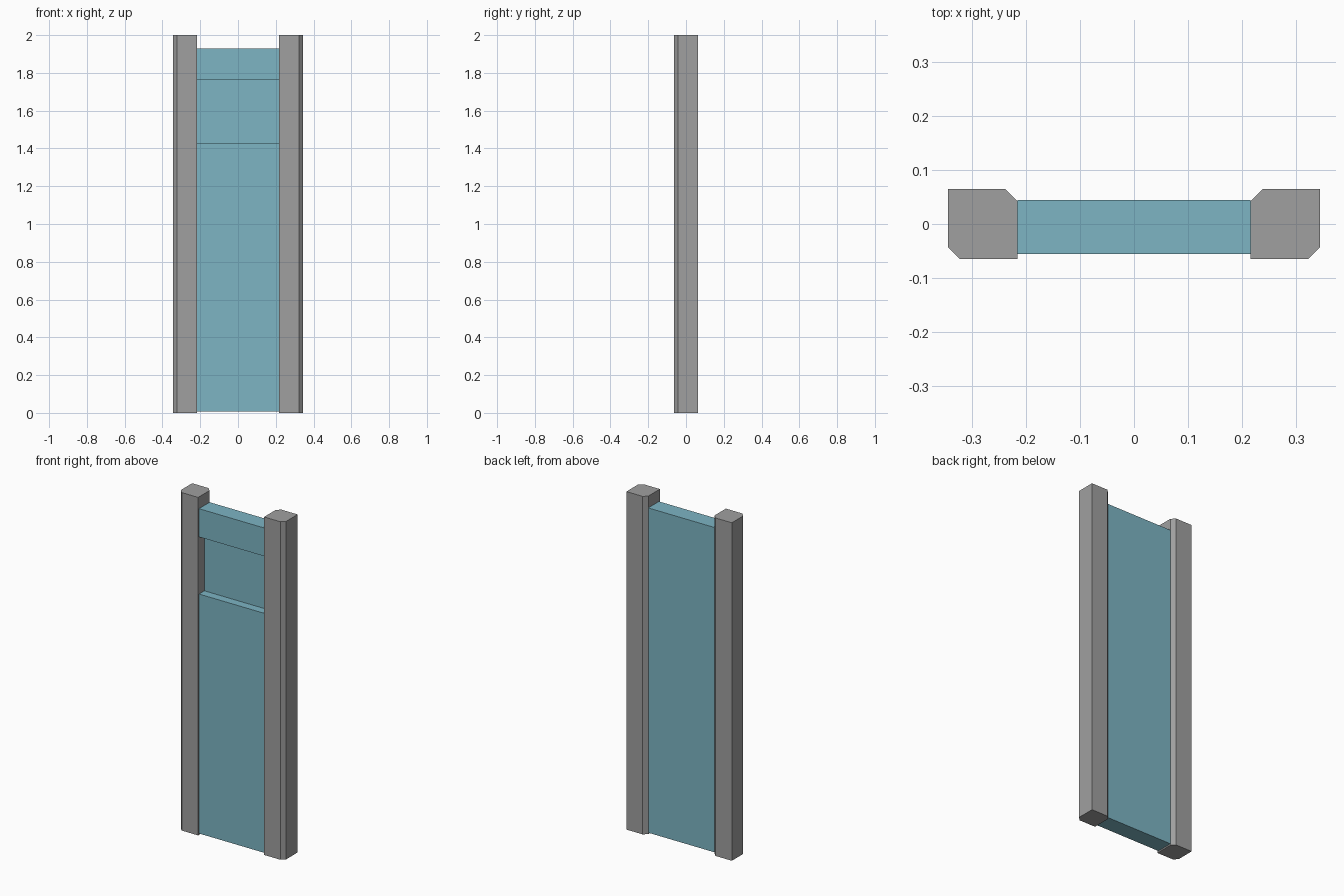
import bpy
import bmesh

cube = bpy.data.objects.get("Cube")
if cube:
    bpy.data.objects.remove(cube, do_unlink=True)


def make_material(name, rgb):
    mat = bpy.data.materials.new(name)
    mat.use_nodes = True
    color = (*rgb, 1.0)
    mat.diffuse_color = color
    mat.node_tree.nodes["Principled BSDF"].inputs["Base Color"].default_value = color
    return mat


def extrude_profile(name, points, offset, mat):
    """Extrude a closed outline of 3D points along an offset."""
    bm = bmesh.new()
    face = bm.faces.new([bm.verts.new(p) for p in points])
    grown = bmesh.ops.extrude_face_region(bm, geom=[face], use_keep_orig=True)
    verts = [g for g in grown["geom"] if isinstance(g, bmesh.types.BMVert)]
    bmesh.ops.translate(bm, verts=verts, vec=offset)
    bmesh.ops.recalc_face_normals(bm, faces=bm.faces)
    mesh = bpy.data.meshes.new(name)
    bm.to_mesh(mesh)
    bm.free()
    mesh.materials.append(mat)
    obj = bpy.data.objects.new(name, mesh)
    bpy.context.collection.objects.link(obj)
    return obj


grey = make_material("grey_metal", (0.35, 0.35, 0.35))
blue = make_material("pale_blue", (0.205, 0.46, 0.55))

# Posts: chamfered on the outer front and inner back edges
inner, outer, depth, cut = 0.216, 0.345, 0.0645, 0.022
for name, side in (("left_post", 1), ("right_post", -1)):
    outline = [(inner, -depth), (outer - cut, -depth), (outer, cut - depth),
               (outer, depth), (inner + cut, depth), (inner, depth - cut)]
    extrude_profile(name, [(side * x, y, 0) for x, y in outline], (0, 0, 2), grey)

# Panel: side profile with a recess in the front, spanning between the posts
front, back, recess = -0.056, 0.044, -0.006
bottom, sill, lintel, top = 0.008, 1.425, 1.763, 1.93
profile = [(front, bottom), (front, sill), (recess, sill), (recess, lintel),
           (front, lintel), (front, top), (back, top), (back, bottom)]
extrude_profile("panel", [(-inner, y, z) for y, z in profile], (2 * inner, 0, 0), blue)
